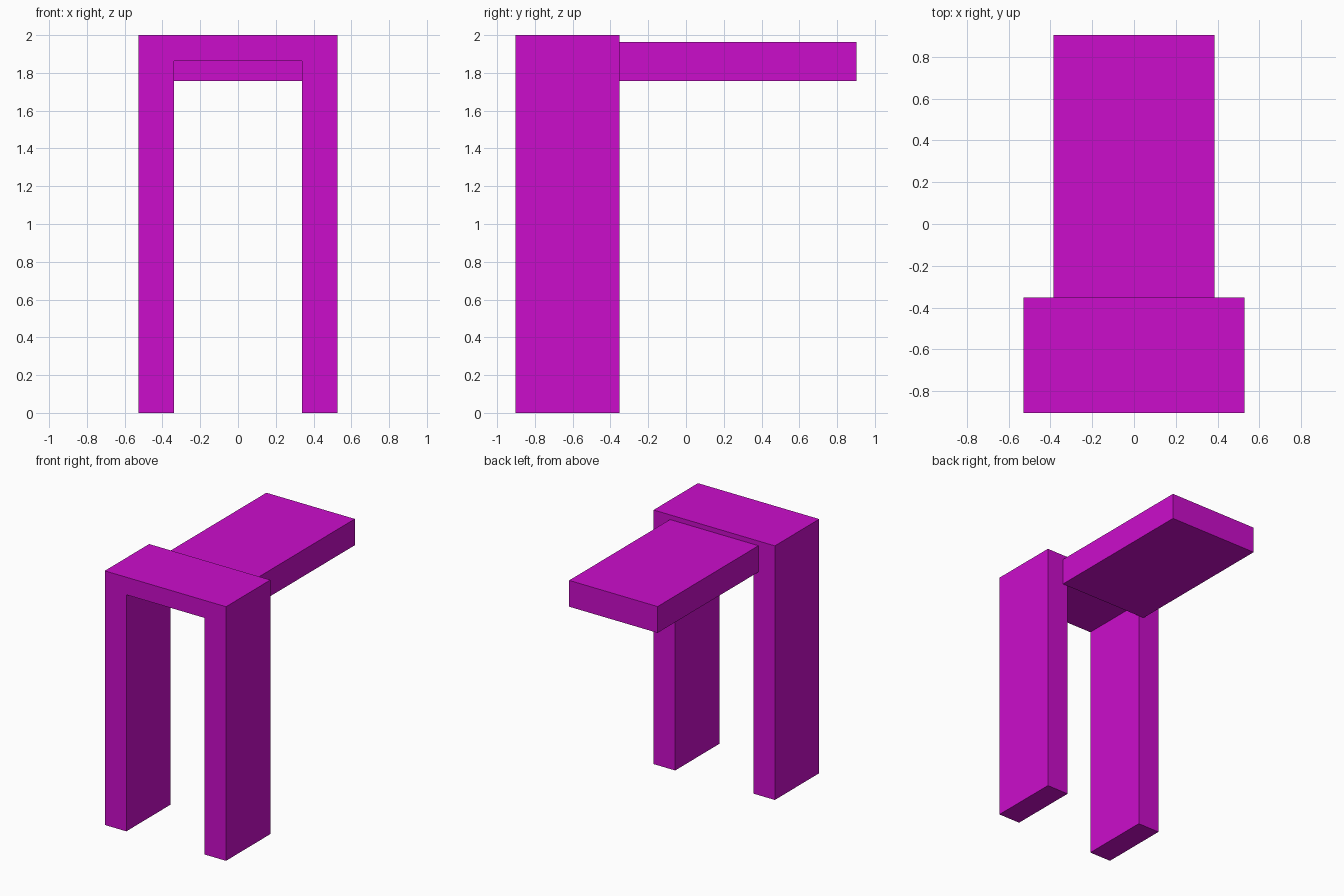
import bpy
import bmesh

cube = bpy.data.objects.get("Cube")
if cube:
    bpy.data.objects.remove(cube, do_unlink=True)

# Single magenta material
COLOUR = (0.6, 0.004, 0.6, 1.0)
magenta = bpy.data.materials.new("magenta")
magenta.use_nodes = True
magenta.diffuse_color = COLOUR
magenta.node_tree.nodes["Principled BSDF"].inputs["Base Color"].default_value = COLOUR


def extruded_profile(name, profile, y_front, y_back):
    """Extrude a closed x-z outline from y_front to y_back."""
    bm = bmesh.new()
    face = bm.faces.new([bm.verts.new((x, y_front, z)) for x, z in profile])
    result = bmesh.ops.extrude_face_region(bm, geom=[face])
    moved = [v for v in result["geom"] if isinstance(v, bmesh.types.BMVert)]
    bmesh.ops.translate(bm, verts=moved, vec=(0, y_back - y_front, 0))
    bmesh.ops.recalc_face_normals(bm, faces=bm.faces)
    mesh = bpy.data.meshes.new(name)
    bm.to_mesh(mesh)
    bm.free()
    mesh.materials.append(magenta)
    obj = bpy.data.objects.new(name, mesh)
    bpy.context.collection.objects.link(obj)
    return obj


def mirrored(right_half):
    """Complete an outline by reflecting it across x = 0."""
    return right_half + [(-x, z) for x, z in reversed(right_half)]


FRONT, JOINT, BACK = -0.903, -0.351, 0.903

# Upright arch: two legs and a lintel in one outline
extruded_profile("arch_frame",
                 mirrored([(0.34, 1.862), (0.34, 0), (0.528, 0), (0.528, 2)]),
                 FRONT, JOINT)

# Slab reaching backwards from the top of the arch
extruded_profile("rear_slab",
                 mirrored([(0.385, 1.756), (0.385, 1.963)]),
                 JOINT, BACK)
